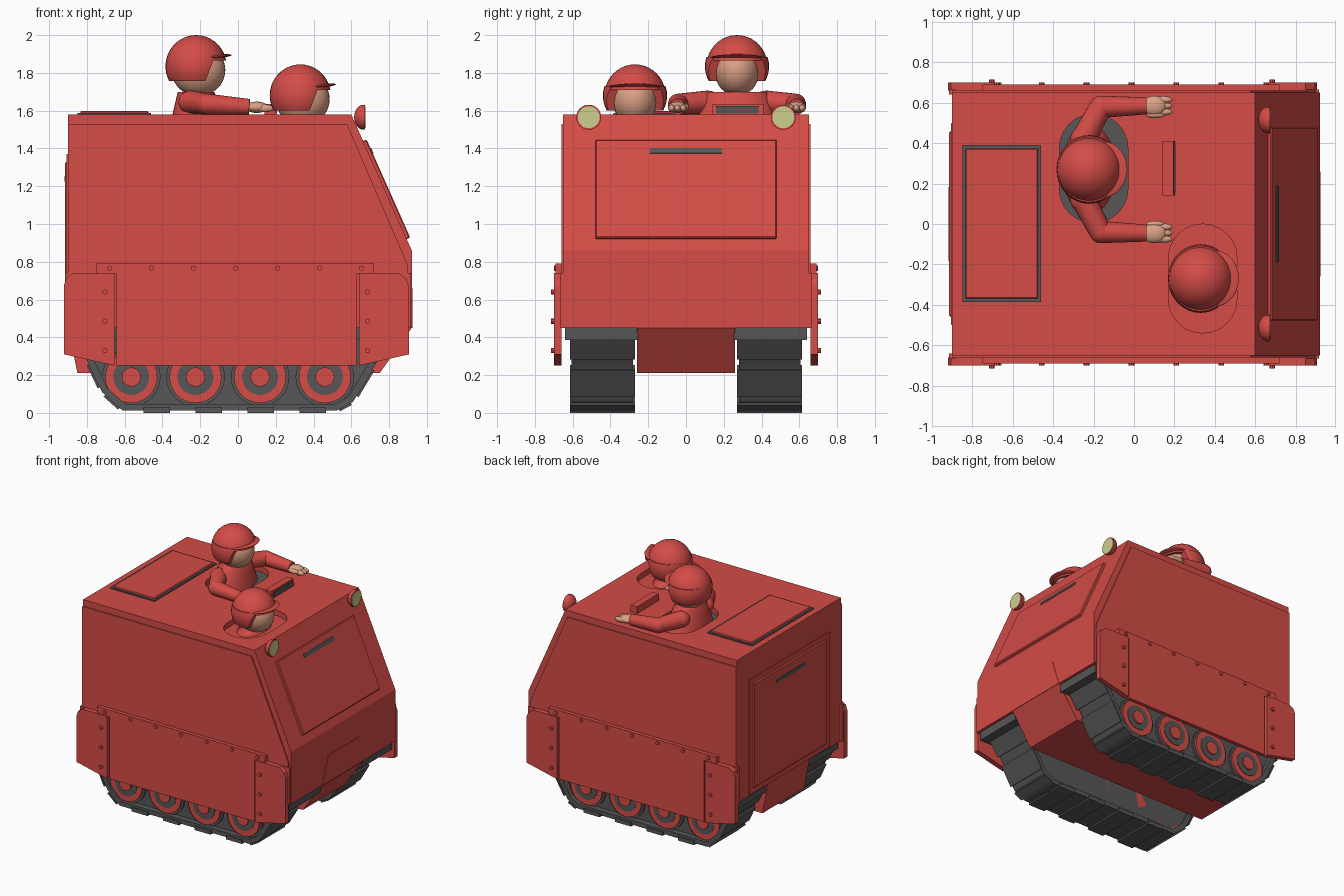
import bpy, bmesh, math
from mathutils import Vector, Matrix

if "Cube" in bpy.data.objects:
    bpy.data.objects.remove(bpy.data.objects["Cube"])


def material(name, r, g, b):
    m = bpy.data.materials.new(name)
    m.use_nodes = True
    m.diffuse_color = (r, g, b, 1)
    m.node_tree.nodes["Principled BSDF"].inputs["Base Color"].default_value = (r, g, b, 1)
    return m


RED = material("red paint", 0.66, 0.072, 0.063)
GRAY = material("dark gray", 0.095, 0.095, 0.095)
SKIN = material("skin", 0.72, 0.36, 0.24)
LAMP = material("pale yellow glass", 0.62, 0.62, 0.28)


def finish(name, bm, mat, smooth=False):
    bmesh.ops.recalc_face_normals(bm, faces=bm.faces)
    me = bpy.data.meshes.new(name)
    bm.to_mesh(me)
    bm.free()
    ob = bpy.data.objects.new(name, me)
    bpy.context.collection.objects.link(ob)
    me.materials.append(mat)
    if smooth:
        bpy.ops.object.select_all(action='DESELECT')
        ob.select_set(True)
        bpy.context.view_layer.objects.active = ob
        bpy.ops.object.shade_smooth_by_angle(angle=math.radians(40))
    return ob


def prism(name, pts, axis, a, b, mat, bevel=0):
    """Extrude a 2D profile along an axis from a to b."""
    place = {'x': lambda p, t: (t, p[0], p[1]), 'y': lambda p, t: (p[0], t, p[1]),
             'z': lambda p, t: (p[0], p[1], t)}[axis]
    bm = bmesh.new()
    face = bm.faces.new([bm.verts.new(place(p, a)) for p in pts])
    ext = bmesh.ops.extrude_face_region(bm, geom=[face])
    move = Vector(place((0, 0), b - a))
    bmesh.ops.translate(bm, vec=move, verts=[v for v in ext['geom'] if isinstance(v, bmesh.types.BMVert)])
    ob = finish(name, bm, mat)
    if bevel:
        mod = ob.modifiers.new("edge", 'BEVEL')
        mod.width, mod.segments = bevel, 1
    return ob


def rect(u0, u1, v0, v1):
    return [(u0, v0), (u1, v0), (u1, v1), (u0, v1)]


def box(name, x, y, z, mat, bevel=0):
    return prism(name, rect(*x, *y), 'z', *z, mat, bevel)


def stadium(cu, cv, r, half, n=12):
    """Rounded slot outline, long along v."""
    top = [(cu + r * math.cos(math.pi * i / n), cv + half + r * math.sin(math.pi * i / n)) for i in range(n + 1)]
    return top + [(2 * cu - u, 2 * cv - v) for u, v in top]


def tube(name, p, q, r1, r2, mat, n=24):
    p, q = Vector(p), Vector(q)
    bm = bmesh.new()
    rot = (q - p).to_track_quat('Z', 'Y').to_matrix().to_4x4()
    bmesh.ops.create_cone(bm, cap_ends=True, segments=n, radius1=r1, radius2=r2,
                          depth=(q - p).length, matrix=Matrix.Translation((p + q) / 2) @ rot)
    return finish(name, bm, mat, True)


def ball(name, c, size, mat, cuts=()):
    """Ellipsoid, optionally cut by planes (point, removed direction)."""
    bm = bmesh.new()
    bmesh.ops.create_uvsphere(bm, u_segments=32, v_segments=20, radius=1, matrix=Matrix.Diagonal((*size, 1)))
    for co, no in cuts:
        cut = bmesh.ops.bisect_plane(bm, geom=bm.verts[:] + bm.edges[:] + bm.faces[:],
                                     plane_co=co, plane_no=no, clear_outer=True)
        bmesh.ops.holes_fill(bm, edges=[e for e in cut['geom_cut'] if isinstance(e, bmesh.types.BMEdge)])
    bmesh.ops.translate(bm, vec=c, verts=bm.verts)
    return finish(name, bm, mat, True)


# Hull with two crew openings cut into the roof
hull = prism("hull", [(-.9, .45), (-.9, 1.58), (.6, 1.58), (.92, .86), (.92, .45)], 'y', -.65, .65, RED)
openings = [("commander", -.2, .275, GRAY), ("driver", .34, -.27, RED)]
for who, x, y, mat in openings:
    cutter = prism(who + "_cutter", stadium(x, y, .17, .1), 'z', 1.53, 1.7, RED)
    cutter.hide_render = True
    mod = hull.modifiers.new("opening", 'BOOLEAN')
    mod.operation, mod.object = 'DIFFERENCE', cutter
    bpy.context.view_layer.objects.active = hull
    bpy.ops.object.modifier_apply(modifier=mod.name)
    bpy.data.objects.remove(cutter)
    prism(who + "_opening_floor", stadium(x, y, .17, .1), 'z', 1.528, 1.536, mat)
prism("lower_hull", [(-.9, .46), (-.85, .21), (.75, .21), (.92, .45), (.9, .46)], 'y', -.26, .26, RED)
prism("nose_plate", [(-.26, .45), (.26, .45), (.19, .66), (-.19, .66)], 'x', .915, .923, RED)


# Sloped front hatch, laid out along the slope
def on_slope(z, out):
    return (.6 + (1.58 - z) * .32 / .72 + out * .914, z + out * .406)


def slope_slab(name, z0, z1, o0, o1, w, mat, bevel=0):
    prism(name, [on_slope(z0, o0), on_slope(z0, o1), on_slope(z1, o1), on_slope(z1, o0)], 'y', -w, w, mat, bevel)


slope_slab("front_hatch", .92, 1.44, -.01, .02, .48, RED, .006)
slope_slab("front_hatch_slot", 1.365, 1.392, .015, .024, .19, GRAY)

# Rear ramp door and its slot
box("rear_door_frame", (-.907, -.89), (-.5, .5), (.46, 1.37), RED)
box("rear_door", (-.915, -.89), (-.46, .46), (.5, 1.33), RED, .008)
prism("rear_door_slot", [(v, u) for u, v in stadium(1.24, 0, .014, .17)], 'x', -.919, -.912, GRAY)

# Roof hatch and periscope
box("roof_hatch_seal", (-.85, -.46), (-.385, .39), (1.57, 1.588), GRAY)
box("roof_hatch", (-.835, -.475), (-.37, .375), (1.57, 1.598), RED, .006)
prism("periscope", [(.14, 1.57), (.205, 1.57), (.195, 1.635), (.14, 1.635)], 'y', .14, .41, RED)
box("periscope_glass", (.198, .206), (.16, .385), (1.585, 1.625), GRAY)

WHEELS = (-.565, -.225, .117, .46)
TRACK = [(-.88, .45), (-.8, .28), (-.72, .11), (-.61, .012), (.52, .012), (.61, .06), (.73, .26), (.86, .45)]

for s, side in ((-1, "right"), (1, "left")):
    # Side armour and skirts
    prism(side + "_side_plate", [(-.9, .45), (-.9, 1.53), (.577, 1.53), (.9, .78), (.9, .45)],
          'y', s * .64, s * .66, RED)
    box(side + "_sponson", (-.915, .915), sorted((s * .64, s * .665)), (.45, .74), RED)
    prism(side + "_skirt", rect(-.642, .628, .25, .74), 'y', s * .66, s * .69, RED)
    prism(side + "_skirt_rail", rect(-.75, .72, .735, .79), 'y', s * .65, s * .69, RED)
    prism(side + "_rear_skirt", [(-.655, .25), (-.92, .31), (-.92, .68), (-.907, .718), (-.87, .74), (-.655, .74)],
          'y', s * .66, s * .7, RED)
    prism(side + "_front_skirt", [(.64, .25), (.905, .31), (.905, .67), (.89, .71), (.85, .74), (.64, .74)],
          'y', s * .66, s * .7, RED)
    bolts = [(-.68 + .2225 * i, .766, .7) for i in range(7)]
    bolts += [(x, z, .715) for x in (-.705, .685) for z in (.33, .485, .64)]
    for i, (x, z, y) in enumerate(bolts):
        tube(f"{side}_bolt_{i}", (x, s * .67, z), (x, s * y, z), .014, .014, RED, 8)

    # Track belt, core, pads and the cover above
    box(side + "_track_cover", (-.88, .9), sorted((s * .255, s * .64)), (.385, .449), GRAY)
    prism(side + "_track_core", TRACK, 'y', s * .3, s * .56, GRAY)
    for i, (p, q) in enumerate(zip(TRACK, TRACK[1:])):
        d = (Vector(q) - Vector(p)).normalized()
        n = Vector((-d.y, d.x)) * .035
        prism(f"{side}_track_belt_{i}", [p, q, (q[0] + n.x, q[1] + n.y), (p[0] + n.x, p[1] + n.y)],
              'y', s * .28, s * .605, GRAY)
        if i != 3:
            a, b, o = Vector(p).lerp(q, .15), Vector(p).lerp(q, .85), n * -.35
            prism(f"{side}_slope_pad_{i}", [a, b, b + o, a + o], 'y', s * .27, s * .615, GRAY)
    for i in range(4):
        x = -.5 + .275 * i
        prism(f"{side}_track_pad_{i}", rect(x, x + .14, 0, .03), 'y', s * .27, s * .615, GRAY)

    # Road wheels as stacked discs
    for i, x in enumerate(WHEELS):
        for part, r, y, mat in (("tyre", .155, .575, GRAY), ("rim", .138, .59, RED),
                                ("dish", .095, .594, GRAY), ("hub", .05, .605, RED)):
            tube(f"{side}_wheel_{part}_{i}", (x, s * .3, .19), (x, s * y, .19), r, r, mat, 32)

    # Headlight
    ball(side + "_headlight", (.665, s * .515, 1.565), (.05, .066, .066), RED, [((0, 0, 0), (1, 0, 0))])
    tube(side + "_headlight_rim", (.66, s * .515, 1.565), (.673, s * .515, 1.565), .066, .066, RED)
    tube(side + "_headlight_glass", (.668, s * .515, 1.565), (.676, s * .515, 1.565), .058, .058, LAMP)


# Crew: head with helmet and brim, tapered torso
def crew(who, x, y, z):
    ball(who + "_face", (x + .012, y, z - .02), (.143, .12, .138), SKIN)
    ball(who + "_helmet_dome", (x, y, z), (.162, .162, .165), RED, [((0, 0, .03), (0, 0, -1))])
    ball(who + "_helmet_back", (x, y, z), (.162, .17, .165), RED,
         [((0, 0, -.078), (0, 0, -1)), ((.08, 0, 0), (.9, 0, -.35)), ((0, 0, .05), (0, 0, 1))])
    brim = ball(who + "_helmet_brim", (0, 0, 0), (.125, .14, .012), RED)
    brim.location = (x + .065, y, z + .045)
    brim.rotation_euler.y = -.12
    torso = tube(who + "_torso", (0, 0, z - .3), (0, 0, z - .135), 1, .72, RED, 32)
    torso.scale = (.135, .22, 1)
    torso.location = (x, y, 0)


crew("commander", -.222, .27, 1.835)
crew("driver", .33, -.27, 1.68)

# Commander's arms and hands resting on the roof
for s, side in ((-1, "right"), (1, "left")):
    shoulder, elbow, wrist = [(x, .27 + s * y, z) for x, y, z in
                              ((-.25, .15, 1.645), (-.165, .31, 1.635), (.06, .315, 1.62))]
    ball(side + "_shoulder", shoulder, (.065, .065, .06), RED)
    tube(side + "_upper_arm", shoulder, elbow, .062, .055, RED)
    ball(side + "_elbow", elbow, (.055, .055, .055), RED)
    tube(side + "_forearm", elbow, wrist, .055, .042, RED)
    y = wrist[1]
    ball(side + "_palm", (.1, y, 1.618), (.06, .05, .03), SKIN)
    for i, dy in enumerate((-.03, 0, .03)):
        ball(f"{side}_finger_{i}", (.145, y + dy, 1.612), (.045, .018, .02), SKIN)
    ball(side + "_thumb", (.105, y - s * .045, 1.618), (.045, .016, .018), SKIN)
